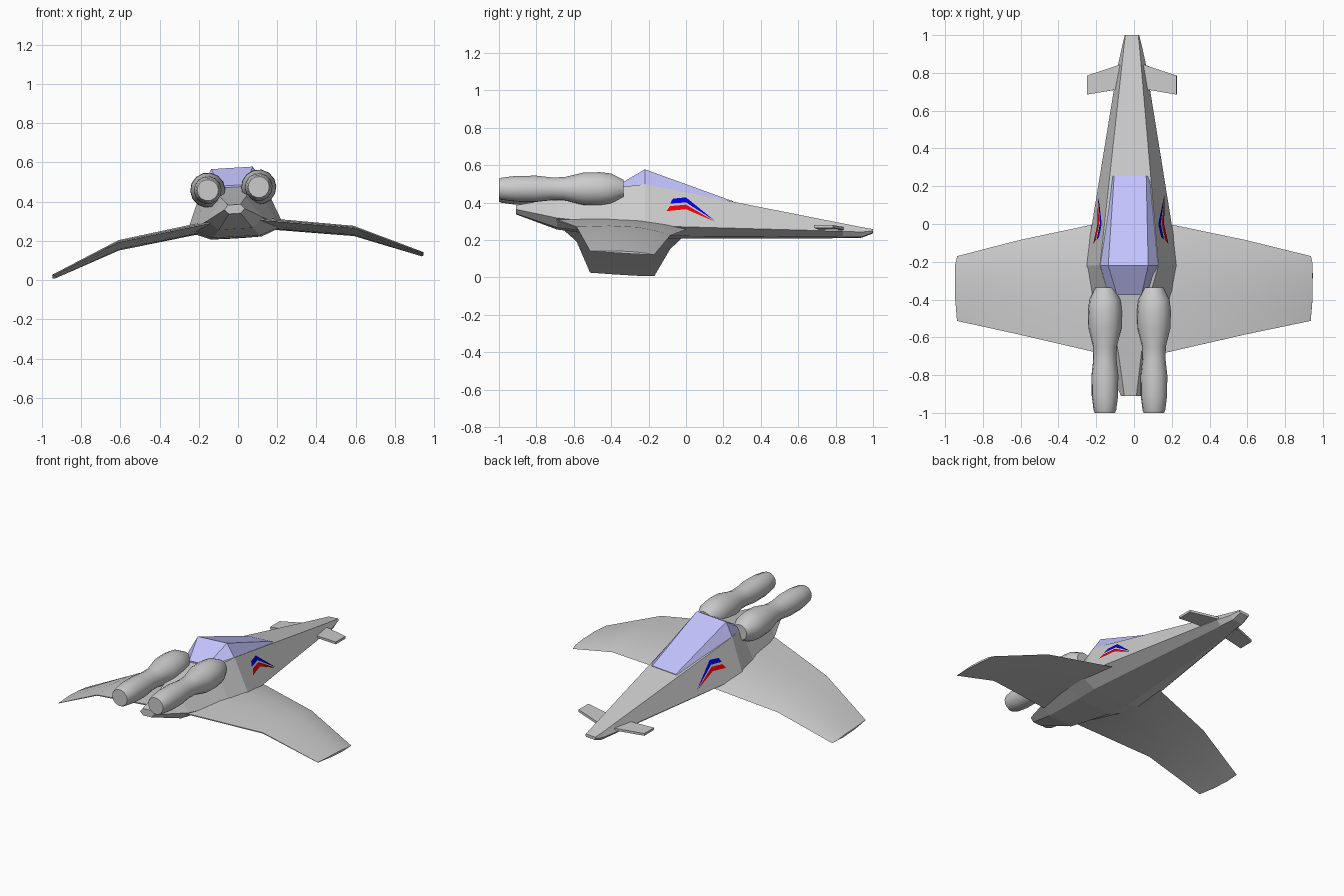
import bpy, bmesh
from math import sin, cos, pi, radians
from mathutils import Matrix, Vector

if "Cube" in bpy.data.objects:
    bpy.data.objects.remove(bpy.data.objects["Cube"])

# The whole craft is banked slightly about the y axis
PIVOT = Vector((0, 0, 0.07))
BANK = (Matrix.Translation(PIVOT) @ Matrix.Rotation(radians(-3.5), 4, 'Y')
        @ Matrix.Translation(-PIVOT))


def material(name, rgb):
    m = bpy.data.materials.new(name)
    m.diffuse_color = (*rgb, 1)
    m.use_nodes = True
    m.node_tree.nodes["Principled BSDF"].inputs["Base Color"].default_value = m.diffuse_color
    return m


def build(name, verts, faces, mat=None, smooth=None, recalc=True):
    me = bpy.data.meshes.new(name)
    me.from_pydata(verts, [], faces)
    bm = bmesh.new()
    bm.from_mesh(me)
    if recalc:
        bmesh.ops.recalc_face_normals(bm, faces=bm.faces)
    bm.to_mesh(me)
    bm.free()
    me.transform(BANK)
    ob = bpy.data.objects.new(name, me)
    bpy.context.collection.objects.link(ob)
    if mat:
        me.materials.append(mat)
    if smooth:
        bpy.ops.object.select_all(action='DESELECT')
        ob.select_set(True)
        bpy.context.view_layer.objects.active = ob
        bpy.ops.object.shade_smooth_by_angle(angle=radians(smooth))
    return ob


def loft(name, rings, mat=None, smooth=None):
    n = len(rings[0])
    faces = [tuple(range(n)), tuple(range((len(rings) - 1) * n, len(rings) * n))]
    for r in range(len(rings) - 1):
        for i in range(n):
            j = (i + 1) % n
            faces.append((r * n + i, r * n + j, (r + 1) * n + j, (r + 1) * n + i))
    return build(name, [p for ring in rings for p in ring], faces, mat, smooth)


glass = material("canopy_blue", (0.55, 0.55, 1.0))
blue = material("stripe_blue", (0.0, 0.0, 0.8))
red = material("stripe_red", (0.9, 0.0, 0.0))

# Fuselage: hexagonal sections (y, top z, top w, chine z, chine w, bottom z, bottom w)
stations = [
    (1.00, .257, .034, .248, .038, .238, .030),
    (.94, .267, .041, .240, .053, .215, .035),
    (.84, .286, .051, .243, .075, .213, .045),
    (-.22, .490, .155, .262, .247, .215, .130),
    (-.375, .475, .110, .272, .220, .222, .120),
    (-.69, .420, .060, .310, .145, .262, .085),
    (-.91, .385, .032, .362, .052, .340, .030),
]
loft("fuselage", [[(tw, y, tz), (cw, y, cz), (bw, y, bz),
                   (-bw, y, bz), (-cw, y, cz), (-tw, y, tz)]
                  for y, tz, tw, cz, cw, bz, bw in stations])

# Canopy: wedge rising from the deck, with a short sloping back
loft("canopy", [[(w1, y, z1), (w2, y, z2), (-w2, y, z2), (-w1, y, z1)]
                for y, w1, z1, w2, z2 in [(.255, .106, .392, .085, .402),
                                          (-.22, .156, .485, .106, .573),
                                          (-.375, .112, .470, .065, .484)]], glass)

# Wings: thin cambered sections (x, front y, front z, rear y, rear z, bulge)
sections = [
    (.10, .020, .258, -.700, .305, .034),
    (.60, -.085, .188, -.585, .232, .030),
    (.938, -.170, .064, -.513, .084, .010),
]


def wing_ring(s, x, ya, za, yb, zb, h):
    profile = [(0, 0), (.12, .55), (.35, 1), (.65, .8), (1, .1), (1, -.1), (.65, -.2), (.3, -.25)]
    tip = .01 if x > .9 else 0
    return [(s * (x + (tip if 0 < t < 1 else 0)), ya + (yb - ya) * t,
             za + (zb - za) * t + h * k) for t, k in profile]


# Engines: turned profile of (y, radius)
profile = [(-.335, .050), (-.40, .083), (-.46, .090), (-.55, .088), (-.65, .063),
           (-.72, .062), (-.80, .071), (-.91, .070), (-.985, .060), (-1.0, .054)]


def plane_x(y, z):
    # Half width of the sloping fuselage side at (y, z)
    t = (.84 - y) / 1.06
    a, b = stations[2], stations[3]
    tz, tw, cz, cw = [a[i] + (b[i] - a[i]) * t for i in range(1, 5)]
    return cw + (tw - cw) * (z - cz) / (tz - cz) + .005


# Chevron stripes: (y, z) outlines
stripes = {
    "blue_stripe": (blue, [(-.085, .385), (-.070, .412), (0, .420), (0, .392), (.155, .292)]),
    "red_stripe": (red, [(-.105, .343), (-.085, .371), (0, .380), (0, .355), (.155, .288)]),
}

for side, s in (("left", -1), ("right", 1)):
    loft(side + "_wing", [wing_ring(s, *sec) for sec in sections], None, 35)
    loft(side + "_engine", [[(s * .13 + r * cos(2 * pi * i / 14), y, .467 + r * sin(2 * pi * i / 14))
                             for i in range(14)] for y, r in profile], None, 40)
    # Small nose fin
    outline = [(.03, .85), (.075, .84), (.238, .785), (.238, .685), (.09, .71), (.03, .71)]
    loft(side + "_nose_fin", [[(s * x, y, z) for x, y in outline] for z in (.251, .266)])
    for name, (mat, pts) in stripes.items():
        faces = [(0, 3, 2, 1), (3, 4, 2)]
        if s > 0:
            faces = [f for f in faces]
        else:
            faces = [f[::-1] for f in faces]
        build(side + "_" + name, [(s * plane_x(y, z), y, z) for y, z in pts],
              faces, mat, None, False)
